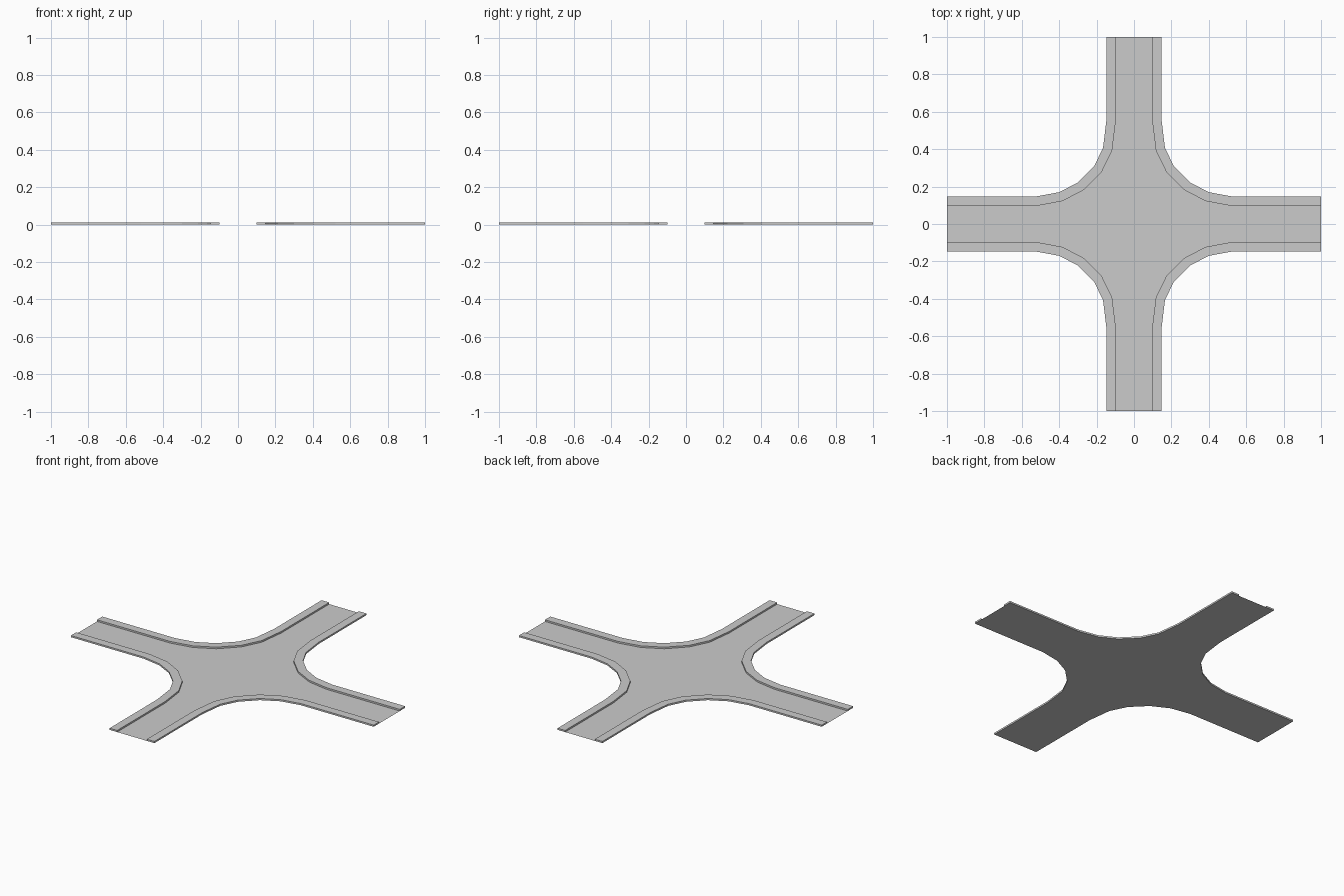
import bpy, bmesh
from mathutils import Vector

if "Cube" in bpy.data.objects:
    bpy.data.objects.remove(bpy.data.objects["Cube"])

CURB_W, CURB_H = 0.05, 0.01

# Outer edge of one quadrant, from the +x arm round to the +y arm
edge = [Vector(p) for p in [(1, 0.148), (0.52, 0.148), (0.40, 0.17), (0.30, 0.222),
                            (0.214, 0.308), (0.166, 0.405), (0.148, 0.55), (0.148, 1)]]


def inset(points, dist):
    """Mitred offset of an open path towards the road centre."""
    normals = []
    for a, b in zip(points, points[1:]):
        d = (b - a).normalized()
        normals.append(Vector((d.y, -d.x)))
        if normals[-1].dot(a + b) > 0:
            normals[-1].negate()
    out = []
    for i, p in enumerate(points):
        n0 = normals[max(i - 1, 0)]
        n1 = normals[min(i, len(normals) - 1)]
        out.append(p + (n0 + n1) * dist / (1 + n0.dot(n1)))
    return out


def mirrored_object(name, bm):
    """Turn a quadrant into an object mirrored over x and y."""
    mesh = bpy.data.meshes.new(name)
    bm.to_mesh(mesh)
    bm.free()
    obj = bpy.data.objects.new(name, mesh)
    bpy.context.collection.objects.link(obj)
    mod = obj.modifiers.new("Mirror", 'MIRROR')
    mod.use_axis = (True, True, False)
    mod.merge_threshold = 0.0001


# Road surface: flat sheet under everything
bm = bmesh.new()
outline = [(0, 0), (1, 0)] + [tuple(p) for p in edge] + [(0, 1)]
bm.faces.new([bm.verts.new((x, y, 0)) for x, y in outline])
bmesh.ops.triangulate(bm, faces=bm.faces[:])
mirrored_object("road_surface", bm)

# Raised kerb: rectangular section swept along the edge, resting on the sheet
bm = bmesh.new()
sections = []
for o, i in zip(edge, inset(edge, CURB_W)):
    sections.append([bm.verts.new((p.x, p.y, z))
                     for p, z in ((o, 0), (o, CURB_H), (i, CURB_H), (i, 0))])
for a, b in zip(sections, sections[1:]):
    for k in range(3):
        bm.faces.new((a[k], b[k], b[k + 1], a[k + 1]))
for s, flip in ((sections[0], 1), (sections[-1], -1)):
    bm.faces.new(s[::flip])
bmesh.ops.recalc_face_normals(bm, faces=bm.faces[:])
top = max(bm.faces, key=lambda f: f.calc_center_median().z)
if top.normal.z < 0:
    bmesh.ops.reverse_faces(bm, faces=bm.faces[:])
mirrored_object("kerb", bm)
